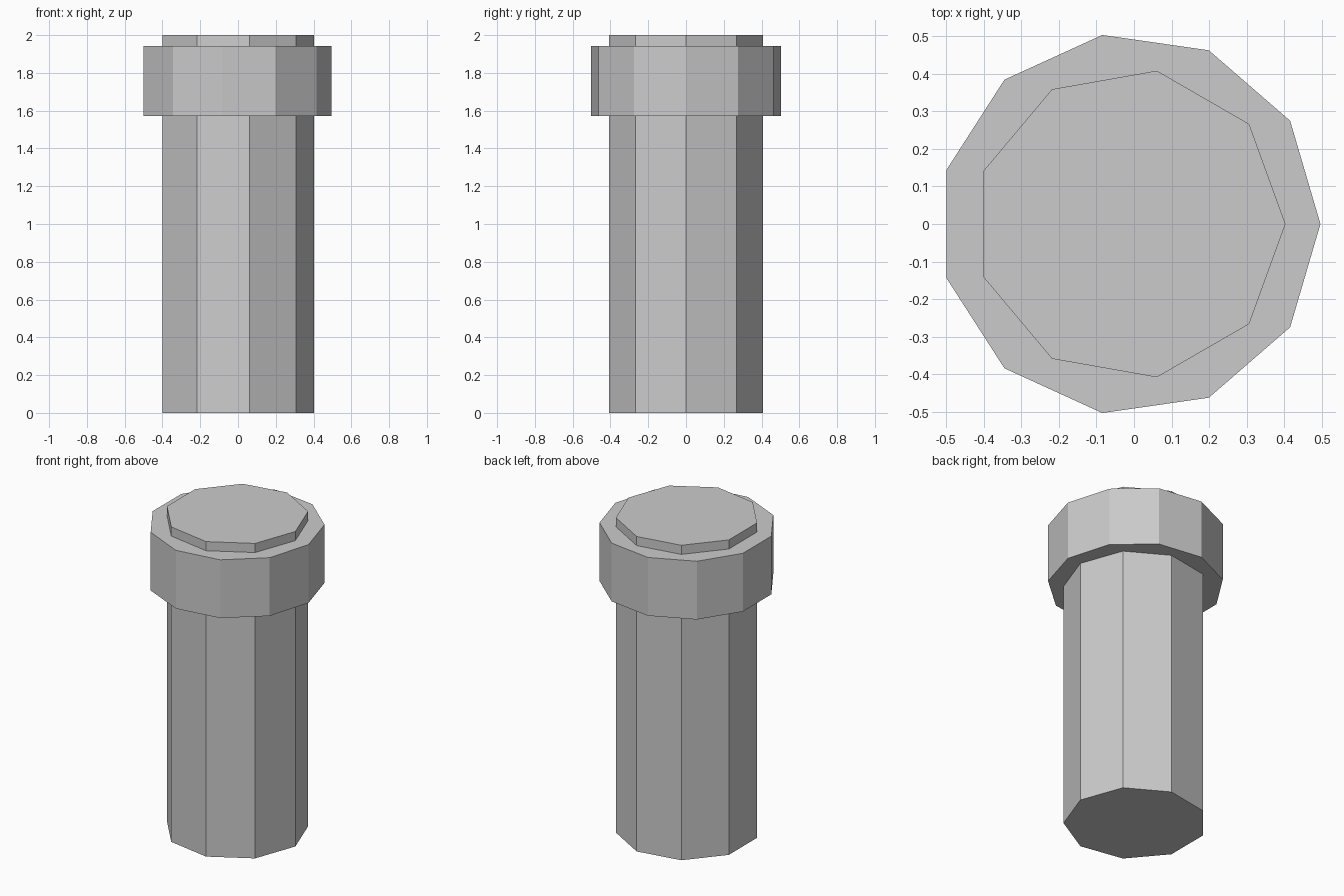
import bpy
import bmesh
from math import cos, sin, tau

cube = bpy.data.objects.get("Cube")
if cube:
    bpy.data.objects.remove(cube, do_unlink=True)

# Single plain grey
grey = bpy.data.materials.new("plain_grey")
grey.use_nodes = True
colour = (0.6, 0.6, 0.6, 1)
grey.diffuse_color = colour
grey.node_tree.nodes["Principled BSDF"].inputs["Base Color"].default_value = colour


def prism(name, sides, radius, bottom, top, x):
    """Flat-sided column with its first corner pointing to +x."""
    bm = bmesh.new()
    ring = [bm.verts.new((x + radius * cos(tau * i / sides),
                          radius * sin(tau * i / sides), bottom))
            for i in range(sides)]
    base = bm.faces.new(ring)
    cap = bmesh.ops.extrude_face_region(bm, geom=[base], use_keep_orig=True)
    moved = [g for g in cap["geom"] if isinstance(g, bmesh.types.BMVert)]
    bmesh.ops.translate(bm, verts=moved, vec=(0, 0, top - bottom))
    bmesh.ops.recalc_face_normals(bm, faces=bm.faces)
    mesh = bpy.data.meshes.new(name)
    bm.to_mesh(mesh)
    bm.free()
    mesh.materials.append(grey)
    obj = bpy.data.objects.new(name, mesh)
    bpy.context.collection.objects.link(obj)
    return obj


# Nine-sided shaft, passing through an eleven-sided collar
prism("shaft", 9, 0.414, 0, 2, -0.011)
prism("collar", 11, 0.508, 1.572, 1.942, -0.012)
